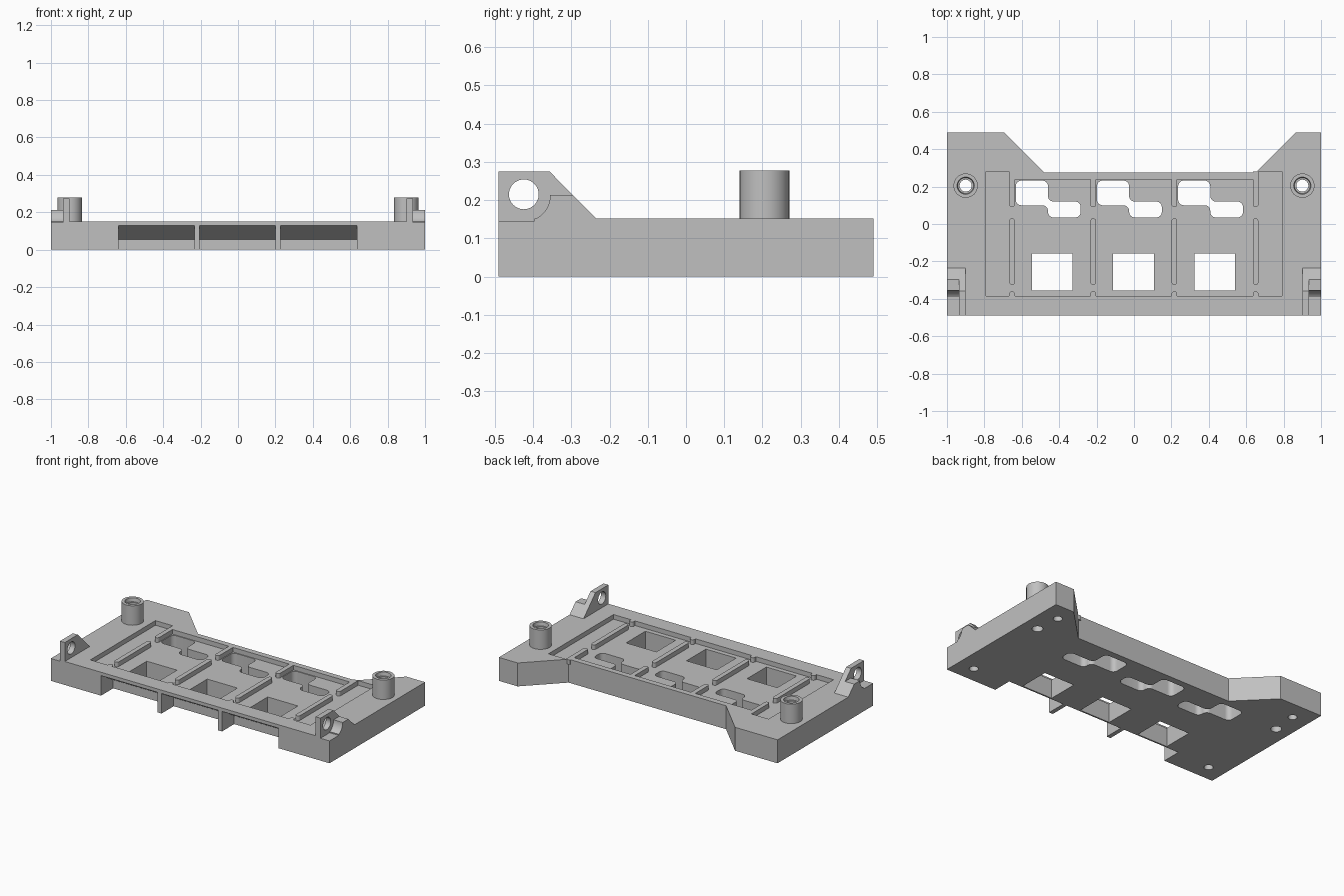
import bpy, bmesh
from math import sin, cos, radians, pi
from mathutils import Vector

if "Cube" in bpy.data.objects:
    bpy.data.objects.remove(bpy.data.objects["Cube"], do_unlink=True)

GREY = (0.53, 0.53, 0.53, 1)
mat = bpy.data.materials.new("light grey")
mat.use_nodes = True
mat.diffuse_color = GREY
bsdf = next(n for n in mat.node_tree.nodes if n.type == 'BSDF_PRINCIPLED')
bsdf.inputs["Base Color"].default_value = GREY

TOP = 0.152     # plate top
FLOOR = 0.122   # pocket floor
PITCH = 0.434   # spacing of the three bays


def add_object(name, bm):
    bmesh.ops.recalc_face_normals(bm, faces=bm.faces)
    mesh = bpy.data.meshes.new(name)
    bm.to_mesh(mesh)
    bm.free()
    mesh.materials.append(mat)
    ob = bpy.data.objects.new(name, mesh)
    bpy.context.scene.collection.objects.link(ob)
    return ob


def prism(name, pts, lo, hi, axis='z'):
    """Extrude a 2D outline: (x, y) along z, or (y, z) along x."""
    bm = bmesh.new()
    place = (lambda a, b, h: (a, b, h)) if axis == 'z' else (lambda a, b, h: (h, a, b))
    base = [bm.verts.new(place(p[0], p[1], lo)) for p in pts]
    cap = [bm.verts.new(place(p[0], p[1], hi)) for p in pts]
    bm.faces.new(base)
    bm.faces.new(cap)
    for i in range(len(pts)):
        j = (i + 1) % len(pts)
        bm.faces.new((base[i], base[j], cap[j], cap[i]))
    return add_object(name, bm)


def rect(x0, x1, y0, y1):
    return [(x0, y0), (x1, y0), (x1, y1), (x0, y1)]


def arc(cx, cy, r, a0=0, a1=360, n=32):
    full = a1 - a0 == 360
    steps = n if full else n + 1
    return [(cx + r * cos(radians(a0 + (a1 - a0) * i / n)),
             cy + r * sin(radians(a0 + (a1 - a0) * i / n))) for i in range(steps)]


def rounded(pts, radii, n=6):
    """Round right-angled corners of an outline."""
    out = []
    for i, p in enumerate(pts):
        p, r = Vector(p), radii[i]
        if r == 0:
            out.append(tuple(p))
            continue
        u = (Vector(pts[i - 1]) - p).normalized()
        v = (Vector(pts[(i + 1) % len(pts)]) - p).normalized()
        c = p + (u + v) * r
        for k in range(n + 1):
            t = pi / 2 * k / n
            out.append(tuple(c - v * r * cos(t) - u * r * sin(t)))
    return out


def cut(ob, cutters):
    for c in cutters:
        c.hide_render = True
        m = ob.modifiers.new("cut", 'BOOLEAN')
        m.operation, m.solver, m.object = 'DIFFERENCE', 'EXACT', c
    bpy.context.view_layer.update()
    dg = bpy.context.evaluated_depsgraph_get()
    mesh = bpy.data.meshes.new_from_object(ob.evaluated_get(dg))
    ob.modifiers.clear()
    ob.data = mesh
    for c in cutters:
        bpy.data.objects.remove(c, do_unlink=True)


# Base plate with two back feet
plate = prism("base_plate", [(-1, -0.49), (1, -0.49), (1, 0.49), (0.865, 0.49), (0.65, 0.275),
                             (-0.48, 0.275), (-0.695, 0.49), (-1, 0.49)], 0, TOP)
cutters = [prism("pocket", [(-0.79, -0.385), (0.79, -0.385), (0.79, 0.282), (0.665, 0.282),
                            (0.665, 0.238), (-0.667, 0.238), (-0.667, 0.282), (-0.79, 0.282)],
                 FLOOR, 0.3)]

# Three bays: stepped slot, square window and sloped front notch
slot = rounded([(-0.632, 0.1), (-0.46, 0.1), (-0.46, 0.035), (-0.285, 0.035),
                (-0.285, 0.12), (-0.46, 0.12), (-0.46, 0.232), (-0.632, 0.232)],
               [0.03] * 8)
for i in range(3):
    dx = i * PITCH
    cutters.append(prism("slot", [(x + dx, y) for x, y in slot], -0.1, 0.3))
    cutters.append(prism("window", rect(-0.545 + dx, -0.328 + dx, -0.355, -0.157), -0.1, 0.3))
    cutters.append(prism("notch", [(-0.6, 0.13), (-0.49, 0.13), (-0.365, 0.055),
                                   (-0.365, -0.1), (-0.6, -0.1)],
                         -0.64 + dx, -0.233 + dx, 'x'))

# Screw holes, blind holes underneath and the step beside each ear
for s in (-1, 1):
    cutters.append(prism("screw_hole", arc(s * 0.9, 0.205, 0.032), -0.1, 0.3))
    for y in (-0.385, 0.37):
        cutters.append(prism("blind_hole", arc(s * 0.885, y, 0.027), -0.1, 0.07))
    cutters.append(prism("step", rect(*sorted((s * 0.935, s * 1.1)), -0.6, -0.396), 0.145, 0.3))
cut(plate, cutters)

# Ribs in the pocket, with rounded free ends
W = 0.015
for i in range(4):
    x = -0.652 + i * PITCH
    back = 0.282 if i in (0, 3) else 0.238
    for name, y0, y1, r0, r1 in (("front_nub", -0.385, -0.36, 0, 1),
                                 ("middle_rib", -0.325, 0.03, 1, 1),
                                 ("back_rib", 0.09, back, 1, 0)):
        r0, r1 = r0 * W * 0.95, r1 * W * 0.95
        prism(f"{name}_{i + 1}", rounded(rect(x - W, x + W, y0, y1), [r0, r0, r1, r1]),
              FLOOR, TOP)

for side, s in (("left", 1), ("right", -1)):
    # Hollow screw post with a countersunk mouth
    bm = bmesh.new()
    profile = [(0.032, TOP), (0.065, TOP), (0.065, 0.278), (0.046, 0.278),
               (0.042, 0.255), (0.032, 0.255)]
    rings = [[bm.verts.new((x, y, z)) for x, y in arc(s * 0.9, 0.205, r)] for r, z in profile]
    for k in range(len(rings)):
        a, b = rings[k], rings[(k + 1) % len(rings)]
        for j in range(len(a)):
            m = (j + 1) % len(a)
            bm.faces.new((a[j], a[m], b[m], b[j]))
    add_object(f"{side}_screw_post", bm)

    # Pivot ear: thin holed plate plus a low scooped block outside it
    ear = prism(f"{side}_ear_plate", [(-0.49, TOP), (-0.235, TOP), (-0.357, 0.275), (-0.49, 0.275)],
                s * 0.9, s * 0.935, 'x')
    cut(ear, [prism("ear_hole", arc(-0.424, 0.215, 0.039), s * 0.8, s * 1.1, 'x')])
    prism(f"{side}_ear_block", arc(-0.425, 0.213, 0.07, -60.6, 0, 10)
          + [(-0.296, 0.213), (-0.235, TOP)], s * 0.935, s, 'x')

# Smooth the round walls, keep edges sharp
bpy.ops.object.select_all(action='DESELECT')
for ob in bpy.context.scene.objects:
    if ob.type == 'MESH' and mat.name in ob.data.materials:
        ob.select_set(True)
        bpy.context.view_layer.objects.active = ob
bpy.ops.object.shade_smooth_by_angle(angle=radians(30))
